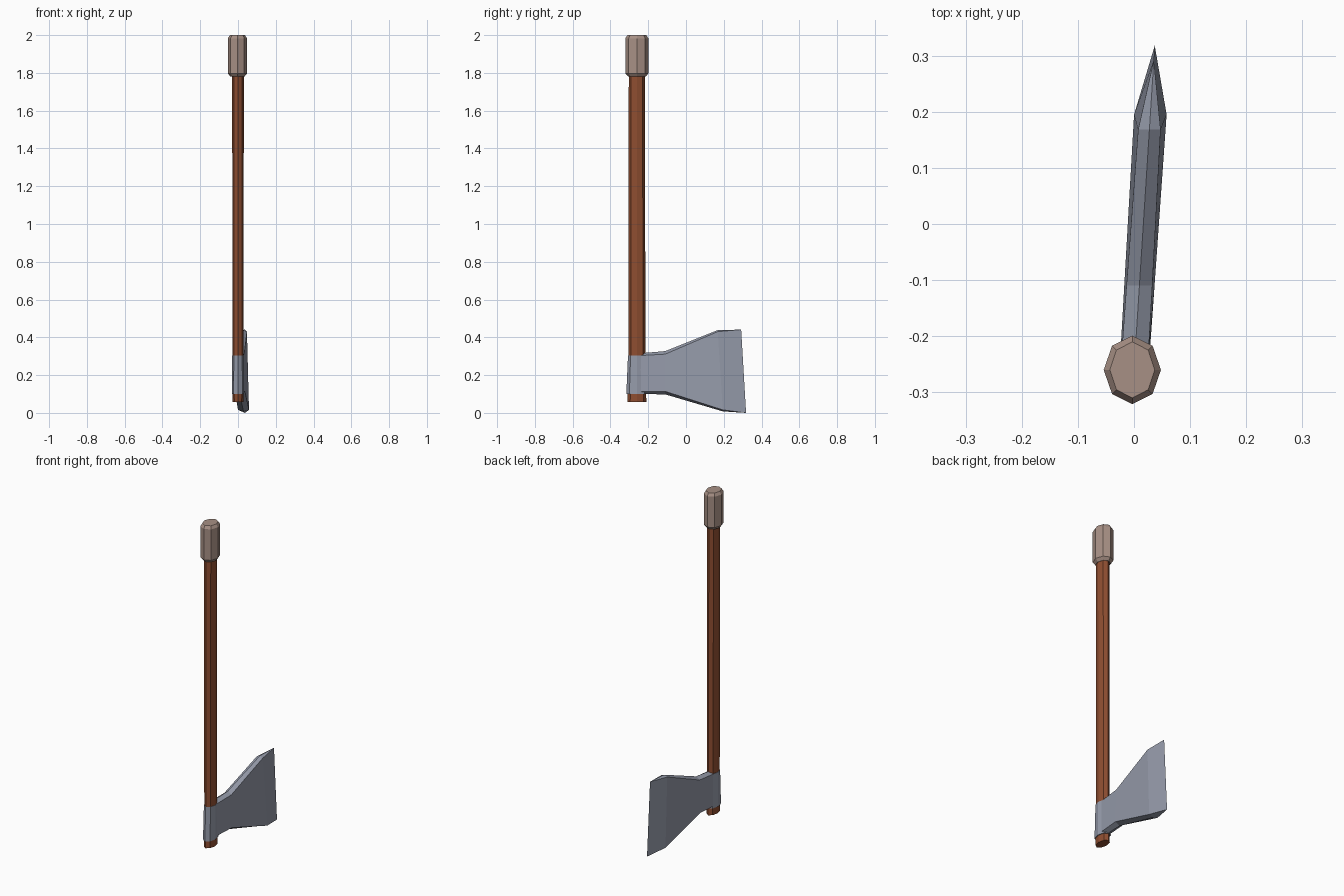
import bpy, bmesh, math

if "Cube" in bpy.data.objects:
    bpy.data.objects.remove(bpy.data.objects["Cube"])


def material(name, rgb):
    m = bpy.data.materials.new(name)
    m.diffuse_color = (*rgb, 1)
    m.use_nodes = True
    m.node_tree.nodes["Principled BSDF"].inputs["Base Color"].default_value = m.diffuse_color
    return m


WOOD = material("red brown wood", (0.27, 0.075, 0.03))
STEEL = material("blue grey steel", (0.30, 0.325, 0.40))
WRAP = material("taupe grip", (0.39, 0.28, 0.235))


def loft(name, rings, mat):
    """Skin a list of equal-length point rings and cap both ends."""
    bm = bmesh.new()
    vs = [[bm.verts.new(p) for p in r] for r in rings]
    n = len(rings[0])
    for a, b in zip(vs, vs[1:]):
        for i in range(n):
            j = (i + 1) % n
            bm.faces.new((a[i], a[j], b[j], b[i]))
    bm.faces.new(vs[0][::-1])
    bm.faces.new(vs[-1])
    # the cutting edge collapses to a line
    bmesh.ops.remove_doubles(bm, verts=bm.verts, dist=0.0005)
    bmesh.ops.recalc_face_normals(bm, faces=bm.faces)
    me = bpy.data.meshes.new(name)
    bm.to_mesh(me)
    bm.free()
    me.materials.append(mat)
    ob = bpy.data.objects.new(name, me)
    bpy.context.collection.objects.link(ob)
    return ob


def octagon(z, rx, ry, cx=0.0, cy=-0.26):
    return [(cx + rx * math.cos(k * math.pi / 4), cy + ry * math.sin(k * math.pi / 4), z)
            for k in range(8)]


# wooden shaft, slightly swollen at the head end
loft("handle", [octagon(0.057, 0.028, 0.050), octagon(0.31, 0.029, 0.045),
                octagon(1.79, 0.031, 0.043)], WOOD)

# grip with chamfered ends
loft("grip", [octagon(1.78, 0.037, 0.046, -0.003), octagon(1.797, 0.051, 0.061, -0.003),
              octagon(1.983, 0.051, 0.061, -0.003), octagon(2.0, 0.040, 0.050, -0.003)], WRAP)

# steel collar around the shaft
loft("collar", [octagon(0.10, 0.033, 0.056), octagon(0.305, 0.031, 0.047)], STEEL)


def section(yt, yb, zt, zb, wt, wb, ridge):
    """Six-sided blade section with a ridge along its top and bottom edge."""
    def x(y):
        return 0.064 * (y + 0.26)
    return [(x(yt), yt, zt), (x(yt) + wt, yt, zt - ridge), (x(yb) + wb, yb, zb + ridge),
            (x(yb), yb, zb), (x(yb) - wb, yb, zb + ridge), (x(yt) - wt, yt, zt - ridge)]


# blade, turned slightly and flaring to a sharp edge
loft("blade", [section(-0.25, -0.25, 0.315, 0.10, 0.024, 0.026, 0.012),
               section(-0.11, -0.11, 0.327, 0.098, 0.023, 0.027, 0.016),
               section(0.168, 0.195, 0.438, 0.008, 0.020, 0.029, 0.008),
               section(0.292, 0.318, 0.441, 0.0, 0.0, 0.0, 0.0)], STEEL)
